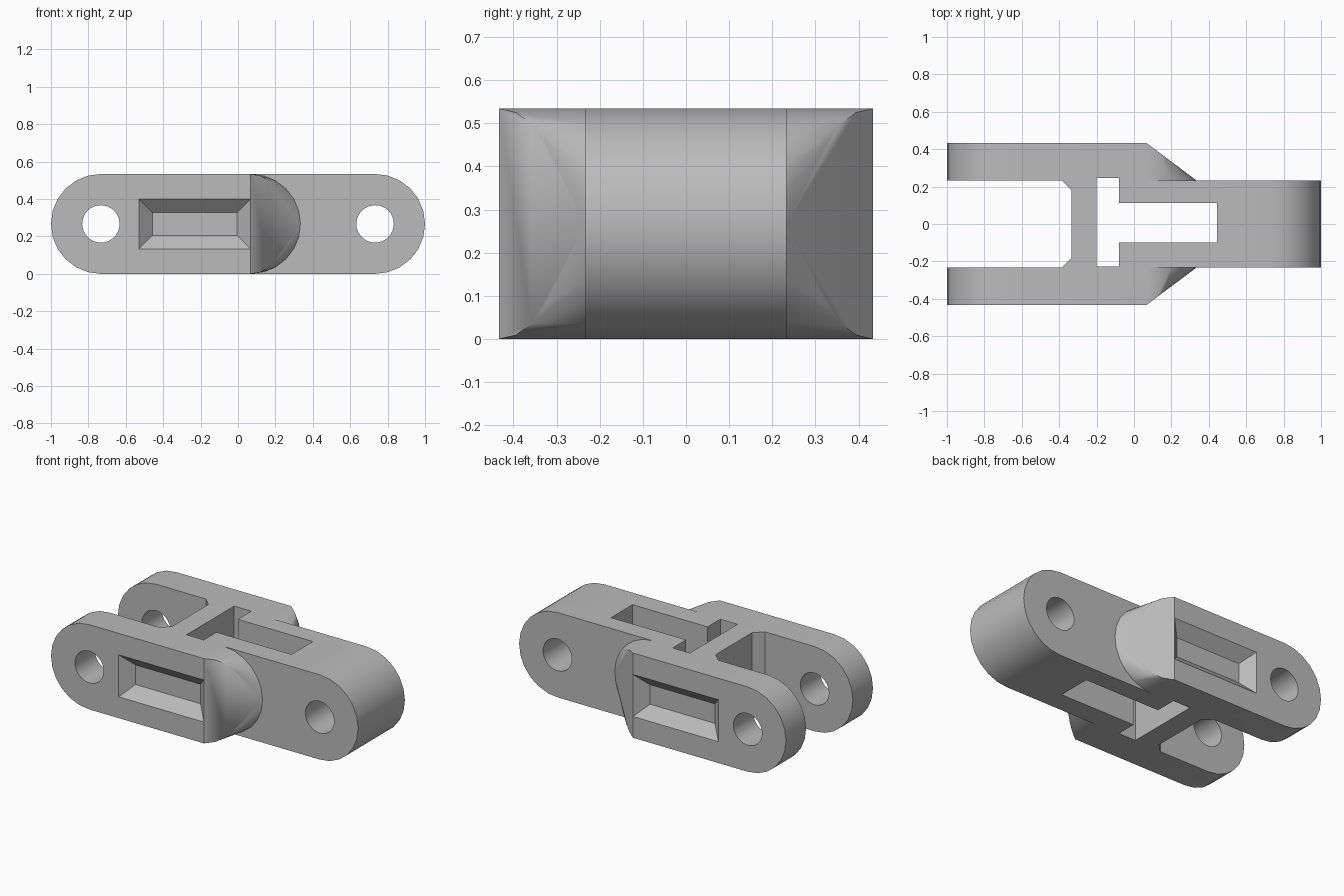
import bpy, bmesh, math

if "Cube" in bpy.data.objects:
    bpy.data.objects.remove(bpy.data.objects["Cube"])

R, A, HOLE = 0.267, 0.733, 0.1      # end radius, pivot offset, pin radius
IN, OUT = 0.233, 0.433              # inner and outer faces of the fork arms
NX, TIP = 0.067, 0.333              # start and tip of the arm's nose

grey = bpy.data.materials.new("plain grey")
grey.diffuse_color = (0.5, 0.5, 0.5, 1)
grey.use_nodes = True
grey.node_tree.nodes["Principled BSDF"].inputs["Base Color"].default_value = grey.diffuse_color


def make(name, bm):
    bmesh.ops.recalc_face_normals(bm, faces=bm.faces)
    mesh = bpy.data.meshes.new(name)
    bm.to_mesh(mesh)
    bm.free()
    mesh.materials.append(grey)
    ob = bpy.data.objects.new(name, mesh)
    bpy.context.collection.objects.link(ob)
    return ob


def hull(name, points):
    """Convex solid around a set of points."""
    bm = bmesh.new()
    for p in points:
        bm.verts.new(p)
    res = bmesh.ops.convex_hull(bm, input=bm.verts)
    junk = {g for g in res["geom_interior"] + res["geom_unused"]
            if isinstance(g, bmesh.types.BMVert)}
    bmesh.ops.delete(bm, geom=list(junk), context="VERTS")
    bmesh.ops.dissolve_limit(bm, angle_limit=0.01, verts=bm.verts, edges=bm.edges)
    return make(name, bm)


def prism(name, outline, z0, z1):
    """Extrude a plan outline upward."""
    bm = bmesh.new()
    face = bm.faces.new([bm.verts.new((x, y, z0)) for x, y in outline])
    up = bmesh.ops.extrude_face_region(bm, geom=[face])["geom"]
    bmesh.ops.translate(bm, vec=(0, 0, z1 - z0),
                        verts=[v for v in up if isinstance(v, bmesh.types.BMVert)])
    return make(name, bm)


def arc(cx, side, y, rx=R):
    """Half circle in the xz plane, bulging toward side."""
    return [(cx + side * rx * math.sin(t), y, R + R * math.cos(t))
            for t in (math.pi * i / 12 for i in range(13))]


def pin(name, x):
    n = 32
    return hull(name, [(x + HOLE * math.cos(a), y, R + HOLE * math.sin(a))
                       for a in (2 * math.pi * i / n for i in range(n))
                       for y in (-0.6, 0.6)])


def combine(target, other, operation):
    mod = target.modifiers.new("join", "BOOLEAN")
    mod.operation, mod.solver, mod.object = operation, "EXACT", other
    bpy.context.view_layer.objects.active = target
    bpy.ops.object.modifier_apply(modifier=mod.name)
    bpy.data.objects.remove(other)


# Tongue and web with a rounded end
link = hull("chain_link", arc(A, 1, -IN) + arc(A, 1, IN)
            + [(-0.333, y, z) for y in (-IN, IN) for z in (0, 2 * R)])

# Fork arms with a slanted, rounded nose
for s in (-1, 1):
    pts = arc(-A, -1, s * 0.18) + arc(-A, -1, s * OUT)
    pts += arc(NX, 1, s * 0.18) + arc(NX, 1, s * IN)
    for x, _, z in arc(NX, 1, 0, 0.2):
        if abs(z - R) > 0.12:
            pts.append((x, s * (OUT - (x - NX) * (OUT - IN) / (TIP - NX)), z))
    combine(link, hull("fork_arm", pts), "UNION")

# Gap between the arms, with bevelled inner corners
cutters = [prism("fork_gap", [(-1.2, -IN), (-0.387, -IN), (-0.333, -0.18),
                              (-0.333, 0.18), (-0.387, IN), (-1.2, IN)], -0.2, 0.8)]
# T-shaped slot through the tongue
cutters.append(prism("slot", [(-0.2, -0.227), (-0.08, -0.227), (-0.08, -0.1),
                              (0.443, -0.1), (0.443, 0.113), (-0.08, 0.113),
                              (-0.08, 0.247), (-0.2, 0.247)], -0.2, 0.8))
# Pin holes
cutters += [pin("pin_hole", -A), pin("pin_hole", A)]
# Sloped pockets on the outside of the arms
for s in (-1, 1):
    pts = []
    for depth, g in ((-0.02, -0.02), (0.067, 0.072)):
        pts += [(x, s * (OUT - depth), z) for x in (-0.53 + g, NX - g)
                for z in (0.133 + g, 0.4 - g)]
    cutters.append(hull("pocket", pts))
for c in cutters:
    combine(link, c, "DIFFERENCE")

# Smooth round surfaces, crisp edges
bpy.ops.object.select_all(action="DESELECT")
link.select_set(True)
bpy.context.view_layer.objects.active = link
bpy.ops.object.shade_smooth_by_angle(angle=math.radians(30))
